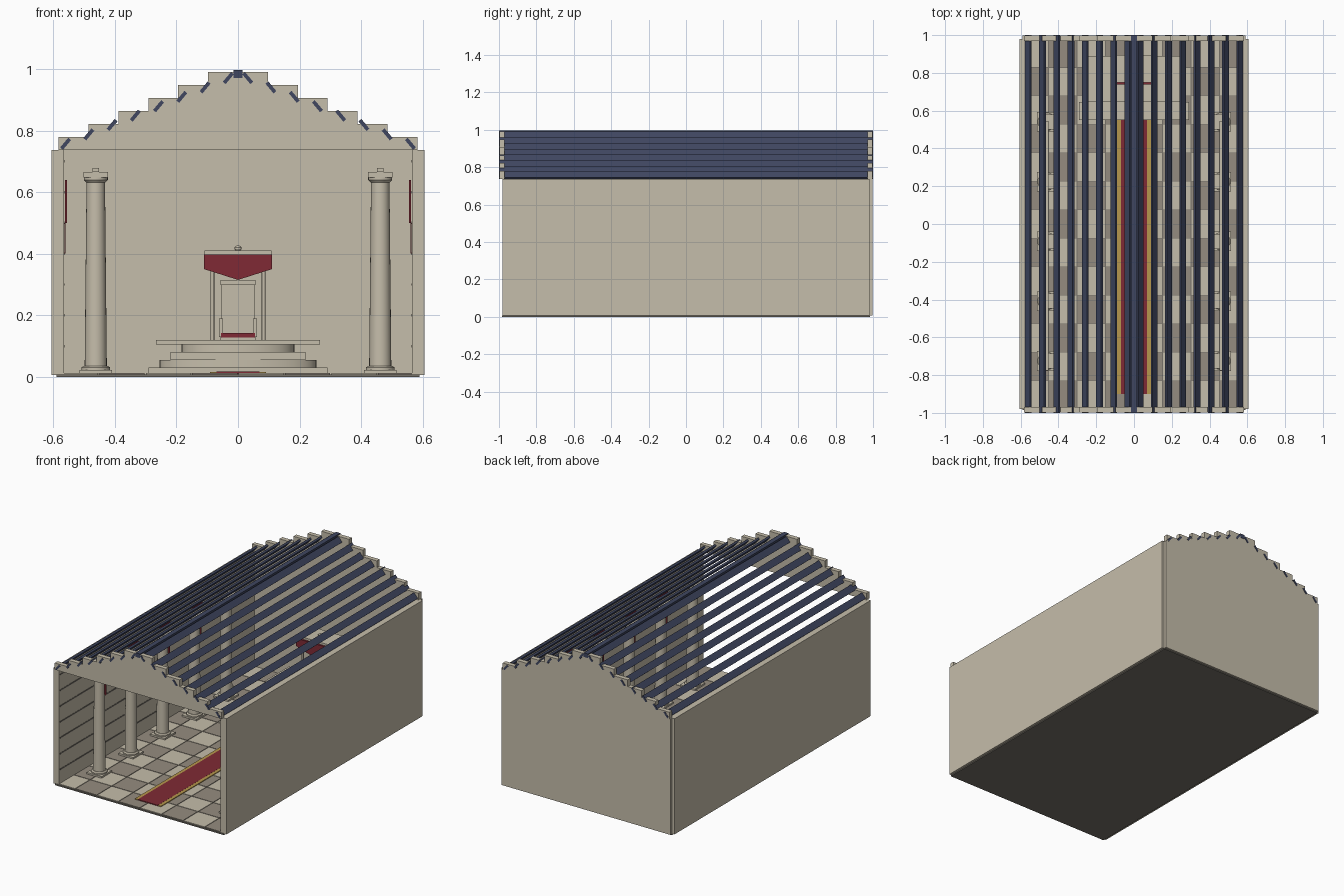
import bpy, bmesh, math
from mathutils import Matrix

if "Cube" in bpy.data.objects:
    bpy.data.objects.remove(bpy.data.objects["Cube"])


def material(name, rgb):
    m = bpy.data.materials.new(name)
    m.diffuse_color = (*rgb, 1)
    m.use_nodes = True
    m.node_tree.nodes["Principled BSDF"].inputs["Base Color"].default_value = m.diffuse_color
    return m


STONE = material("stone", (0.56, 0.51, 0.405))
TILE = material("dark tile", (0.30, 0.265, 0.215))
DARK = material("dark base", (0.18, 0.165, 0.14))
BLUE = material("blue slat", (0.05, 0.062, 0.118))
RED = material("red cloth", (0.215, 0.023, 0.035))
GOLD = material("gold trim", (0.47, 0.31, 0.075))


def finish(name, bm, *mats):
    bmesh.ops.recalc_face_normals(bm, faces=bm.faces)
    me = bpy.data.meshes.new(name)
    bm.to_mesh(me)
    bm.free()
    ob = bpy.data.objects.new(name, me)
    bpy.context.collection.objects.link(ob)
    for m in mats:
        me.materials.append(m)
    return ob


def add_box(bm, x0, x1, y0, y1, z0, z1):
    mat = Matrix.Translation(((x0 + x1) / 2, (y0 + y1) / 2, (z0 + z1) / 2)) @ \
        Matrix.Diagonal((x1 - x0, y1 - y0, z1 - z0, 1))
    return bmesh.ops.create_cube(bm, size=1, matrix=mat)["verts"]


def box(name, mat, *dims):
    bm = bmesh.new()
    add_box(bm, *dims)
    return finish(name, bm, mat)


def extrude_xz(name, mat, pts, y0, y1):
    """Front outline pushed from y0 to y1."""
    bm = bmesh.new()
    f = bm.faces.new([bm.verts.new((x, y0, z)) for x, z in pts])
    r = bmesh.ops.extrude_face_region(bm, geom=[f])
    for v in r["geom"]:
        if isinstance(v, bmesh.types.BMVert):
            v.co.y = y1
    # keep the starting face so the solid is closed
    if not f.is_valid:
        bm.faces.new([v for v in bm.verts if v.co.y == y0])
    return finish(name, bm, mat)


def lathe(name, mat, profile, loc, n=24, sy=1):
    """Turn (radius, height) pairs around z, optionally squashed in y."""
    bm = bmesh.new()
    rings = []
    for r, z in profile:
        rings.append([bm.verts.new((loc[0] + r * math.cos(2 * math.pi * i / n),
                                    loc[1] + sy * r * math.sin(2 * math.pi * i / n), z))
                      for i in range(n)])
    side = []
    for a, b in zip(rings, rings[1:]):
        for i in range(n):
            side.append(bm.faces.new((a[i], a[(i + 1) % n], b[(i + 1) % n], b[i])))
    bm.faces.new(rings[0][::-1])
    bm.faces.new(rings[-1])
    for f in side:
        f.smooth = True
    bm.normal_update()
    # rings stay crisp where the profile bends
    for e in bm.edges:
        flat = abs(e.verts[0].co.z - e.verts[1].co.z) < 1e-6
        e.smooth = not (flat and e.calc_face_angle(0) > 0.3)
    return finish(name, bm, mat)


# Floor slab and chequered tiles
box("floor_base", DARK, -0.59, 0.59, -0.985, 0.985, 0, 0.008)
bm = bmesh.new()
COLS, ROWS, T = 8, 13, 0.1508
for c in range(COLS):
    for r in range(ROWS):
        x, y = (c - COLS / 2) * T, 0.98 - (r + 1) * T
        x0, x1 = max(x, -0.57) + 0.002, min(x + T, 0.57) - 0.002
        vs = add_box(bm, x0, x1, y + 0.002, y + T - 0.002, 0.005, 0.012)
        for f in {f for v in vs for f in v.link_faces}:
            f.material_index = (c + r) % 2
finish("floor_tiles", bm, STONE, TILE)

# Side walls with dark course lines and hanging banners
for s, side in ((-1, "left"), (1, "right")):
    box(side + "_wall", STONE, *sorted((s * 0.565, s * 0.605)), -0.98, 0.98, 0.006, 0.737)
    bm = bmesh.new()
    for k in range(1, 8):
        add_box(bm, *sorted((s * 0.563, s * 0.566)), -0.97, 0.97, 0.1 * k - 0.004, 0.1 * k + 0.004)
    finish(side + "_wall_courses", bm, DARK)
    for i in range(4):
        y = -0.565 + 0.3175 * i
        box(side + "_banner", RED, *sorted((s * 0.556, s * 0.562)), y - 0.05, y + 0.05, 0.5, 0.64)
        box(side + "_banner_tail", RED, *sorted((s * 0.5605, s * 0.564)), y - 0.05, y + 0.05, 0.4, 0.5)

# Rear wall and the two stepped gables
box("back_wall", STONE, -0.59, 0.59, 0.97, 0.998, 0.006, 0.737)
right = []
for k in range(6):
    w, z = 0.583 - 0.0972 * k, 0.737 + 0.0422 * k
    right += [(w, z), (w, z + 0.0422)]
outline = right + [(-x, z) for x, z in reversed(right)]
extrude_xz("front_gable", STONE, outline, -0.998, -0.97)
extrude_xz("back_gable", STONE, outline, 0.97, 0.998)

# Open roof of narrow tilted slats and a ridge beam
for s in (-1, 1):
    for k in range(8):
        bm = bmesh.new()
        vs = add_box(bm, -0.0205, 0.0205, -1, 1, -0.006, 0.006)
        bmesh.ops.rotate(bm, verts=vs, cent=(0, 0, 0), matrix=Matrix.Rotation(s * math.radians(50), 3, 'Y'))
        bmesh.ops.translate(bm, verts=vs, vec=(s * (0.56 - 0.0755 * k), 0, 0.757 + 0.0305 * k))
        finish("roof_slat", bm, BLUE)
box("ridge_beam", BLUE, -0.015, 0.015, -1, 1, 0.97, 0.996)

# Colonnades: plinth, tapered shaft, capital, and a beam on top
for s in (-1, 1):
    for i in range(5):
        x, y = s * 0.462, -0.725 + 0.3165 * i
        box("column_plinth", STONE, x - 0.052, x + 0.052, y - 0.052, y + 0.052, 0.01, 0.022)
        lathe("column_foot", STONE, [(0.047, 0.022), (0.047, 0.03), (0.04, 0.036)], (x, y))
        lathe("column_shaft", STONE, [(0.036, 0.03), (0.03, 0.635)], (x, y))
        lathe("column_neck", STONE, [(0.032, 0.632), (0.039, 0.64), (0.039, 0.65)], (x, y))
        box("column_capital", STONE, x - 0.04, x + 0.04, y - 0.04, y + 0.04, 0.648, 0.665)
    box("colonnade_beam", STONE, *sorted((s * 0.452, s * 0.472)), -0.775, 0.545, 0.665, 0.679)

# Carpet with gold borders
box("carpet", RED, -0.07, 0.07, -0.9, 0.55, 0.01, 0.017)
for s in (-1, 1):
    box("carpet_border", GOLD, *sorted((s * 0.07, s * 0.091)), -0.9, 0.55, 0.01, 0.0165)

# Dais: front step, then rounded and straight tiers under a wide platform
box("dais_front_step", STONE, -0.29, 0.29, 0.55, 0.645, 0.01, 0.03)
lathe("dais_round_low", STONE, [(0.255, 0.01), (0.255, 0.055)], (0, 0.767), 48, 0.46)
box("dais_step_high", STONE, -0.22, 0.22, 0.65, 0.885, 0.055, 0.08)
lathe("dais_round_high", STONE, [(0.183, 0.08), (0.183, 0.105)], (0, 0.767), 48, 0.6)
box("dais_platform", STONE, -0.267, 0.267, 0.645, 0.89, 0.105, 0.12)

# Throne
box("throne_seat", STONE, -0.058, 0.058, 0.77, 0.86, 0.12, 0.128)
box("throne_cushion", RED, -0.056, 0.056, 0.768, 0.85, 0.128, 0.142)
box("throne_back", STONE, -0.053, 0.053, 0.845, 0.865, 0.12, 0.298)
box("throne_back_cap", STONE, -0.057, 0.057, 0.84, 0.87, 0.298, 0.315)
for s in (-1, 1):
    box("throne_arm", STONE, *sorted((s * 0.048, s * 0.062)), 0.77, 0.85, 0.13, 0.19)

# Canopy on four posts, with pointed cloth and a finial
for x in (-0.083, 0.083):
    for y in (0.765, 0.88):
        lathe("canopy_post", STONE, [(0.006, 0.12), (0.006, 0.397)], (x, y), 12)
box("canopy_top", STONE, -0.108, 0.108, 0.75, 0.895, 0.397, 0.411)
extrude_xz("canopy_cloth", RED,
           [(-0.11, 0.398), (-0.11, 0.35), (0, 0.315), (0.11, 0.35), (0.11, 0.398)], 0.738, 0.755)
lathe("canopy_finial", STONE,
      [(0.008, 0.41), (0.012, 0.416), (0.012, 0.42), (0.007, 0.425), (0.002, 0.427)], (0, 0.82), 16)
